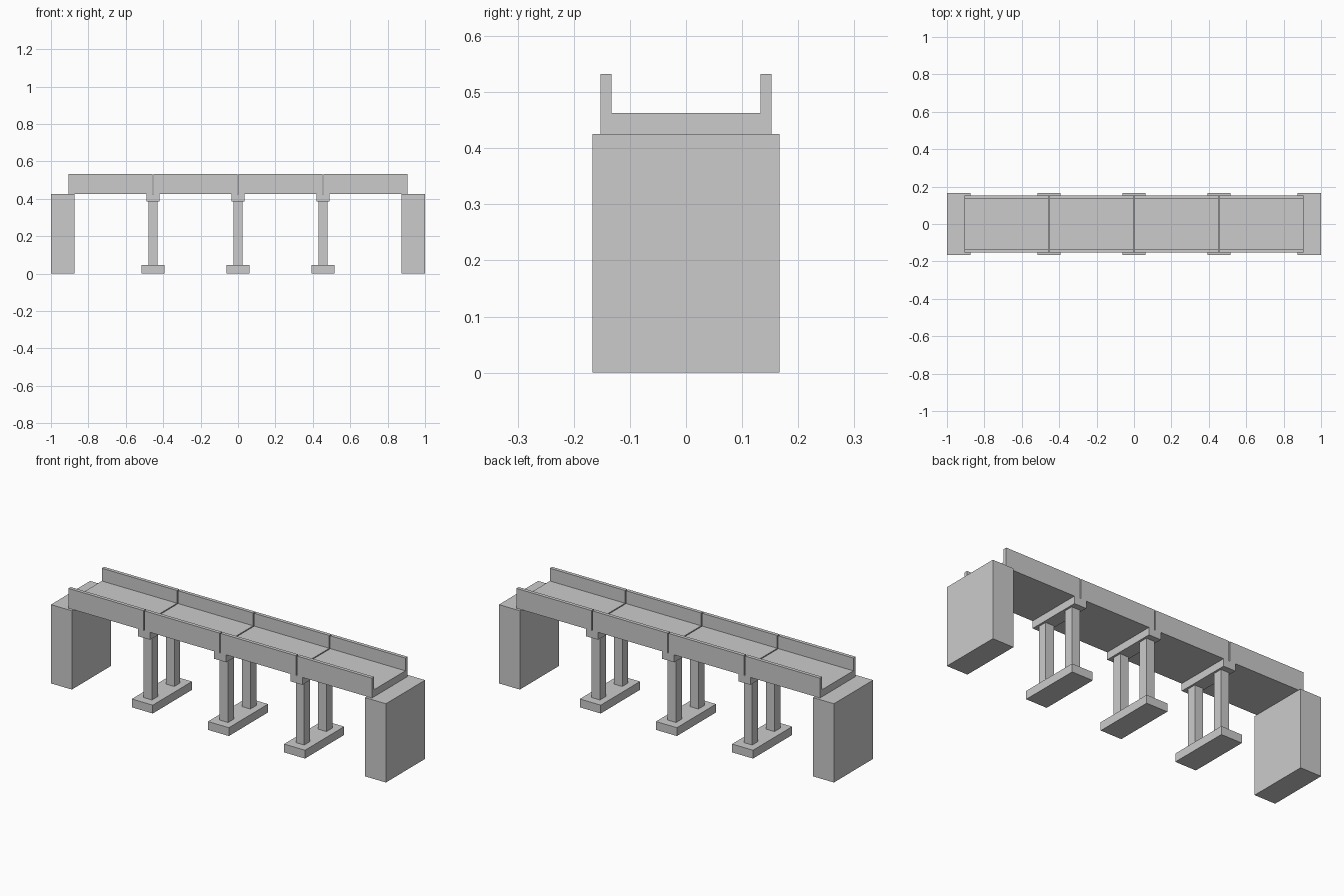
import bpy, bmesh

if "Cube" in bpy.data.objects:
    bpy.data.objects.remove(bpy.data.objects["Cube"])

PITCH = 0.4545   # pier spacing
GAP = 0.006      # joint between deck spans
DECK_Z = 0.425


def box(name, x, y, z):
    """Box from (min, max) ranges."""
    bpy.ops.mesh.primitive_cube_add(
        size=1, location=[(a + b) / 2 for a, b in (x, y, z)])
    ob = bpy.context.object
    ob.name = name
    ob.scale = [b - a for a, b in (x, y, z)]
    bpy.ops.object.transform_apply(location=False, rotation=False, scale=True)
    return ob


def extrude_x(name, profile, x0, x1):
    """Solid made by sweeping a closed (y, z) profile along x."""
    bm = bmesh.new()
    face = bm.faces.new([bm.verts.new((x0, y, z)) for y, z in profile])
    ext = bmesh.ops.extrude_face_region(bm, geom=[face], use_keep_orig=True)
    verts = [v for v in ext["geom"] if isinstance(v, bmesh.types.BMVert)]
    bmesh.ops.translate(bm, verts=verts, vec=(x1 - x0, 0, 0))
    bmesh.ops.recalc_face_normals(bm, faces=bm.faces)
    me = bpy.data.meshes.new(name)
    bm.to_mesh(me)
    bm.free()
    ob = bpy.data.objects.new(name, me)
    bpy.context.collection.objects.link(ob)
    return ob


# Abutments at both ends
for side, x in (("left", (-1, -0.875)), ("right", (0.875, 1))):
    box(f"abutment_{side}", x, (-0.167, 0.167), (0, DECK_Z))

# Piers: footing, two columns and a cap beam
for i in (-1, 0, 1):
    c = i * PITCH
    n = i + 2
    box(f"pier_footing_{n}", (c - 0.0625, c + 0.0625), (-0.167, 0.167), (0, 0.045))
    for side, y in (("front", -0.095), ("back", 0.095)):
        box(f"pier_column_{side}_{n}", (c - 0.025, c + 0.025),
            (y - 0.025, y + 0.025), (0.045, 0.385))
    box(f"pier_cap_{n}", (c - 0.036, c + 0.036), (-0.152, 0.152), (0.385, DECK_Z))

# Deck spans: trough section with parapets on both sides
half = [(0.152, DECK_Z), (0.152, 0.532), (0.133, 0.532), (0.133, 0.463)]
trough = half + [(-y, z) for y, z in reversed(half)]
for i in range(4):
    x0 = (i - 2) * PITCH
    extrude_x(f"deck_span_{i + 1}", trough, x0 + GAP / 2, x0 + PITCH - GAP / 2)
